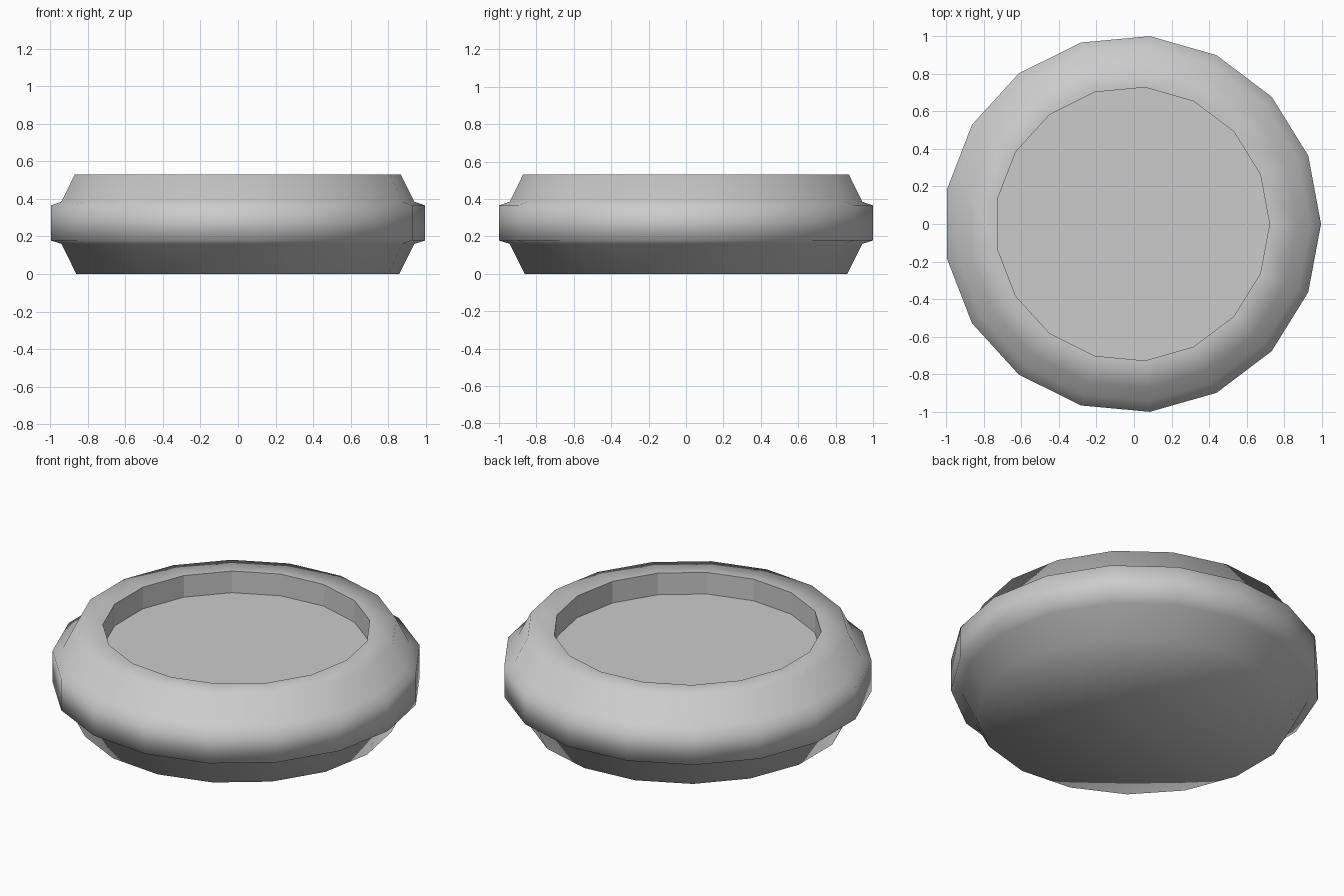
import bpy, bmesh, math

if "Cube" in bpy.data.objects:
    bpy.data.objects.remove(bpy.data.objects["Cube"])

SIDES = 17
SHIFT = -0.0085  # centres the odd-sided outline on x = 0

# Outside profile from the underside to the rim: radius, height
OUTER = [(0.867, 0.0), (0.947, 0.16), (1.004, 0.178), (1.004, 0.365),
         (0.947, 0.385), (0.875, 0.53), (0.73, 0.53)]
# Recess in the top: wall and floor
POCKET = [(0.73, 0.40)]

bm = bmesh.new()


def ring(radius, z):
    return [bm.verts.new((radius * math.cos(2 * math.pi * i / SIDES) + SHIFT,
                          radius * math.sin(2 * math.pi * i / SIDES), z))
            for i in range(SIDES)]


def bridge(low, high, smooth):
    for i in range(SIDES):
        j = (i + 1) % SIDES
        f = bm.faces.new((low[i], low[j], high[j], high[i]))
        f.smooth = smooth


# Smooth outer body
rings = [ring(r, z) for r, z in OUTER]
for a, b in zip(rings, rings[1:]):
    bridge(a, b, True)

# Underside fan, blended into the side
centre = bm.verts.new((SHIFT, 0, 0))
for i in range(SIDES):
    bm.faces.new((centre, rings[0][(i + 1) % SIDES], rings[0][i])).smooth = True

# Flat-faced recess
floor = ring(*POCKET[0])
bridge(rings[-1], floor, False)
bm.faces.new(floor)
for e in bm.edges:
    if len(e.link_faces) == 2 and not all(f.smooth for f in e.link_faces):
        e.smooth = False

bmesh.ops.recalc_face_normals(bm, faces=bm.faces)
mesh = bpy.data.meshes.new("round_dish")
bm.to_mesh(mesh)
bm.free()
bpy.context.collection.objects.link(bpy.data.objects.new("round_dish", mesh))
